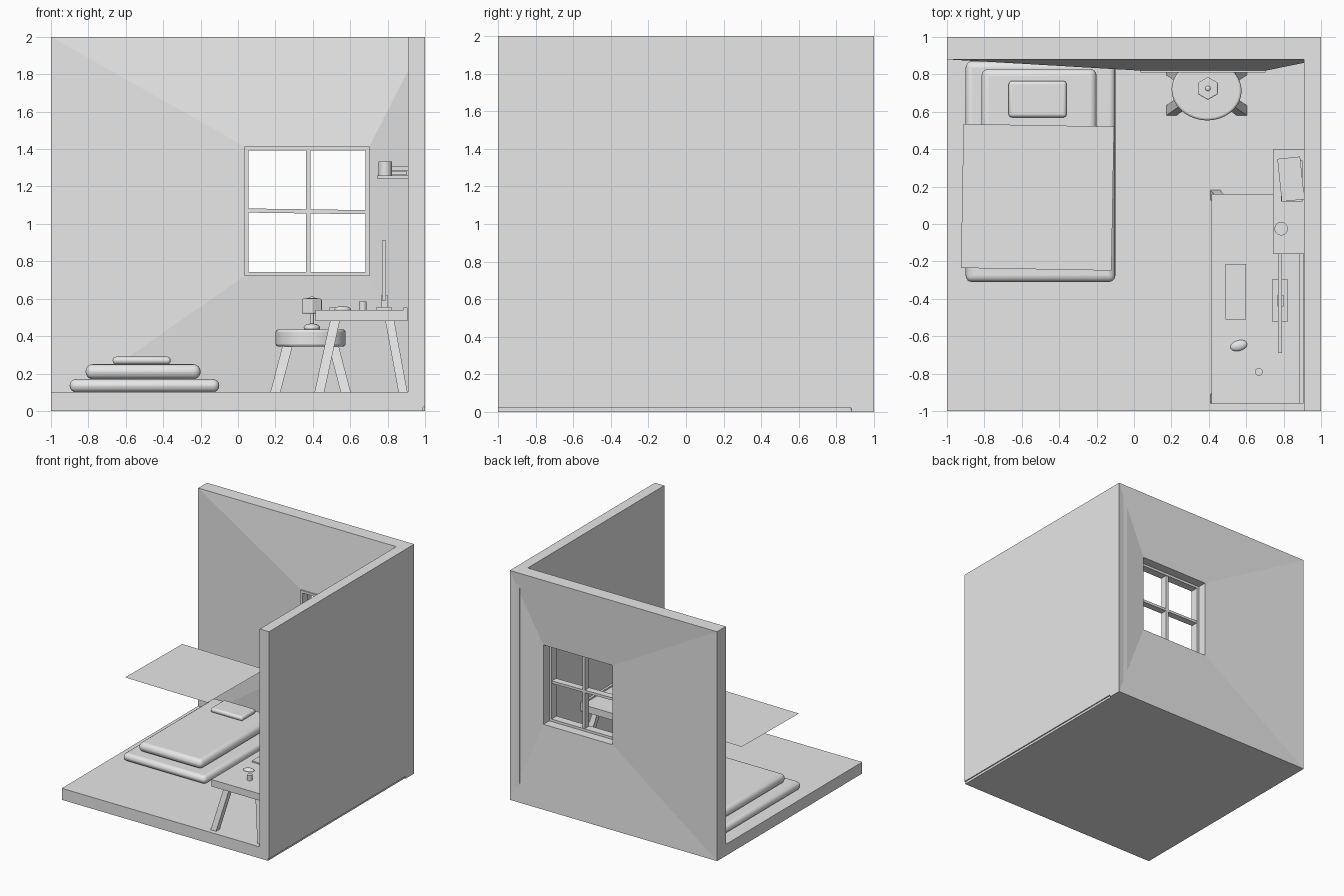
import bpy, bmesh, math
from mathutils import Vector

cube = bpy.data.objects.get("Cube")
if cube:
    bpy.data.objects.remove(cube, do_unlink=True)

grey = bpy.data.materials.new("plain_grey")
grey.use_nodes = True
COLOUR = (0.8, 0.8, 0.8, 1)
grey.diffuse_color = COLOUR
for node in grey.node_tree.nodes:
    if node.type == 'BSDF_PRINCIPLED':
        node.inputs["Base Color"].default_value = COLOUR


def finish(name, bm, loc=(0, 0, 0), rot=0.0, bevel=0.0, segments=4, smooth=False):
    bmesh.ops.recalc_face_normals(bm, faces=bm.faces)
    for f in bm.faces:
        f.smooth = smooth
    mesh = bpy.data.meshes.new(name)
    bm.to_mesh(mesh)
    bm.free()
    mesh.materials.append(grey)
    ob = bpy.data.objects.new(name, mesh)
    bpy.context.collection.objects.link(ob)
    ob.location = loc
    ob.rotation_euler.z = math.radians(rot)
    if bevel:
        mod = ob.modifiers.new("rounding", 'BEVEL')
        mod.width, mod.segments = bevel, segments
    if smooth:
        bpy.ops.object.select_all(action='DESELECT')
        ob.select_set(True)
        bpy.context.view_layer.objects.active = ob
        bpy.ops.object.shade_smooth_by_angle(angle=math.radians(40))
    return ob


def box(name, x, y, z, rot=0.0, bevel=0.0, smooth=False):
    """Box from its (low, high) extent on each axis."""
    bm = bmesh.new()
    bmesh.ops.create_cube(bm, size=1)
    spans = (x, y, z)
    for v in bm.verts:
        v.co = Vector([v.co[i] * (spans[i][1] - spans[i][0]) for i in range(3)])
    centre = [(a + b) / 2 for a, b in spans]
    return finish(name, bm, centre, rot, bevel, 4, smooth)


def cylinder(name, x, y, z, radius, sides=24, squash=1.0, rot=0.0, bevel=0.0, caps=True):
    bm = bmesh.new()
    bmesh.ops.create_cone(bm, cap_ends=caps, segments=sides, radius1=radius,
                          radius2=radius, depth=z[1] - z[0])
    for v in bm.verts:
        v.co.y *= squash
    return finish(name, bm, (x, y, sum(z) / 2), rot, bevel, 3, sides > 8)


def ellipsoid(name, centre, radii, rot=0.0):
    bm = bmesh.new()
    bmesh.ops.create_uvsphere(bm, u_segments=20, v_segments=12, radius=1)
    bmesh.ops.scale(bm, vec=radii, verts=bm.verts)
    return finish(name, bm, centre, rot, smooth=True)


def leg(name, top, foot, half):
    """Splayed square leg with level ends."""
    bm = bmesh.new()
    rings = []
    for p in (top, foot):
        rings.append([bm.verts.new((p[0] + half * a, p[1] + half * b, p[2]))
                      for a, b in ((-1, -1), (1, -1), (1, 1), (-1, 1))])
    for ring in rings:
        bm.faces.new(ring)
    for i in range(4):
        j = (i + 1) % 4
        bm.faces.new((rings[0][i], rings[0][j], rings[1][j], rings[1][i]))
    return finish(name, bm)


# Room shell: floor, side wall, and back wall sloping in towards the window
box("floor", (-1, 0.99), (-1, 0.99), (0, 0.1))
box("side_wall", (0.91, 1), (-1, 0.993), (0.02, 2))

WX, WZ = (0.035, 0.703), (0.722, 1.414)


def back_wall():
    bm = bmesh.new()

    def loop(xs, zs, y):
        return [bm.verts.new((xs[a], y, zs[b])) for a, b in ((0, 0), (1, 0), (1, 1), (0, 1))]
    full = (-1, 1), (0, 2)
    loops = [loop(*full, 0.88), loop(WX, WZ, 0.82), loop(WX, WZ, 0.96), loop(*full, 1)]
    for k in range(4):
        a, b = loops[k], loops[(k + 1) % 4]
        for i in range(4):
            j = (i + 1) % 4
            bm.faces.new((a[i], a[j], b[j], b[i]))
    finish("back_wall", bm)


back_wall()

# Window frame and glazing bars
T = 0.021
for side, x in (("left", (WX[1] - T, WX[1])), ("right", (WX[0], WX[0] + T))):
    box("window_jamb_" + side, x, (0.81, 0.88), WZ)
for part, z in (("head", (WZ[1] - T, WZ[1])), ("sill", (WZ[0], WZ[0] + T))):
    box("window_" + part, WX, (0.81, 0.88), z)
box("window_upright_bar", (0.363, 0.387), (0.815, 0.875), WZ)
bar = box("window_cross_bar", (WX[0] + 0.01, WX[1] - 0.01), (0.815, 0.875), (1.056, 1.078))
bar.rotation_euler.y = math.radians(0.8)

# Bed: base, mattress, pillow and a floating cover sheet
box("bed_base", (-0.9, -0.1), (-0.31, 0.87), (0.1, 0.17), bevel=0.034, smooth=True)
box("mattress", (-0.815, -0.2), (-0.22, 0.83), (0.17, 0.25), bevel=0.038, smooth=True)
box("pillow", (-0.67, -0.36), (0.57, 0.765), (0.25, 0.29), bevel=0.018, smooth=True)
bm = bmesh.new()
bmesh.ops.create_grid(bm, x_segments=1, y_segments=1, size=0.5)
bmesh.ops.scale(bm, vec=(0.805, 0.77, 1), verts=bm.verts)
finish("cover_sheet", bm, (-0.516, 0.143, 0.795), rot=-1)

# Desk with splayed legs
box("desk_top", (0.415, 0.905), (-0.96, 0.16), (0.48, 0.54))
box("desk_back_rail", (0.885, 0.905), (-0.96, 0.16), (0.54, 0.553))
for end, y_top, y_foot in (("front", -0.86, -0.935), ("back", 0.06, 0.155)):
    leg("desk_leg_right_" + end, (0.52, y_top, 0.49), (0.435, y_foot, 0.1), 0.026)
    leg("desk_leg_left_" + end, (0.81, y_top, 0.49), (0.882, y_foot, 0.1), 0.024)

# Things on the desk
box("screen", (0.77, 0.79), (-0.69, -0.13), (0.59, 0.91))
box("screen_neck", (0.768, 0.798), (-0.44, -0.38), (0.55, 0.62))
box("screen_foot", (0.74, 0.82), (-0.525, -0.295), (0.54, 0.555))
box("keyboard", (0.49, 0.6), (-0.51, -0.215), (0.54, 0.552))
ellipsoid("mouse", (0.56, -0.65, 0.543), (0.046, 0.028, 0.017), rot=15)
cylinder("desk_cup", 0.667, -0.79, (0.54, 0.585), 0.021)

# Wall shelf with a mug and books
box("shelf", (0.742, 0.91), (-0.16, 0.4), (1.243, 1.26))
cylinder("mug", 0.787, -0.025, (1.26, 1.333), 0.036)
box("book_lower", (0.785, 0.9), (0.12, 0.34), (1.262, 1.283))
box("book_upper", (0.778, 0.9), (0.125, 0.355), (1.285, 1.308), rot=6)

# Stool
SX, SY = 0.388, 0.715
cylinder("stool_seat", SX, SY, (0.345, 0.435), 0.187, sides=40, squash=0.86, rot=-4, bevel=0.012)
for sx, side in ((-1, "right"), (1, "left")):
    for sy, end in ((-1, "front"), (1, "back")):
        leg("stool_leg_%s_%s" % (side, end), (SX + sx * 0.12, SY + sy * 0.06, 0.36),
            (SX + sx * 0.188, SY + sy * 0.108, 0.1), 0.027)

# Small lamp on the stool
LX, LY = 0.395, 0.725
ellipsoid("lamp_base", (LX, LY, 0.445), (0.044, 0.044, 0.022))
cylinder("lamp_stem", LX, LY, (0.45, 0.53), 0.011, sides=12)
cylinder("lamp_shade", LX, LY, (0.52, 0.6), 0.061, sides=6, bevel=0.006)
cylinder("lamp_collar", LX, LY, (0.595, 0.604), 0.03, sides=20)
ellipsoid("lamp_knob", (LX, LY, 0.604), (0.014, 0.014, 0.008))
